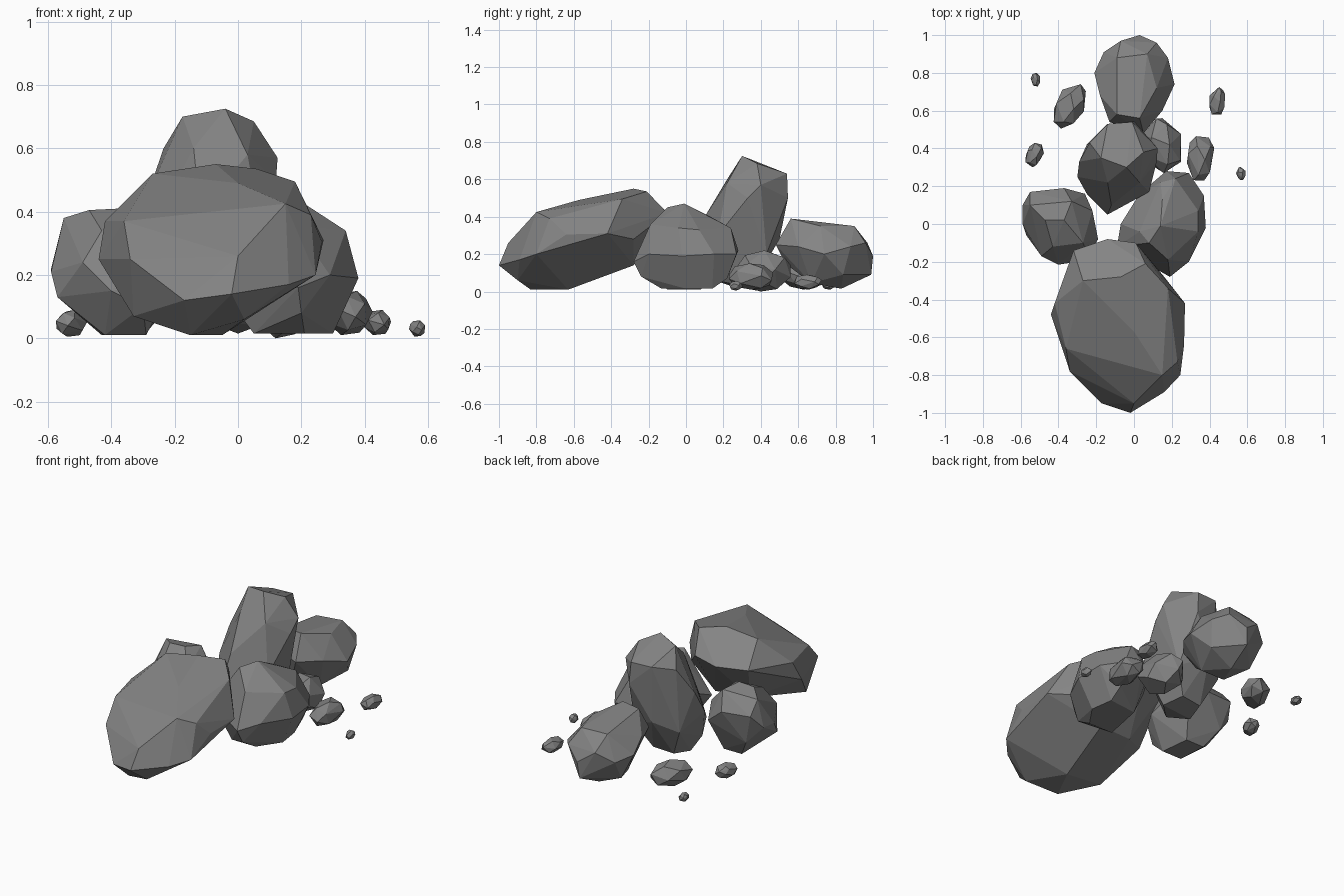
import bpy, bmesh, math, random
from mathutils import Vector, Matrix

stone_mat = bpy.data.materials.new("dark_stone")
stone_mat.diffuse_color = (0.23, 0.23, 0.23, 1)


def hull_rock(name, points):
    """Flat-faced boulder: convex hull of corner points, near-flat facets merged."""
    bm = bmesh.new()
    for p in points:
        bm.verts.new(p)
    res = bmesh.ops.convex_hull(bm, input=bm.verts[:])
    loose = {g for g in res["geom_interior"] + res["geom_unused"]
             if isinstance(g, bmesh.types.BMVert)}
    bmesh.ops.delete(bm, geom=list(loose), context='VERTS')
    bmesh.ops.dissolve_limit(bm, angle_limit=math.radians(4),
                             verts=bm.verts[:], edges=bm.edges[:])
    bmesh.ops.recalc_face_normals(bm, faces=bm.faces[:])
    mesh = bpy.data.meshes.new(name)
    bm.to_mesh(mesh)
    bm.free()
    mesh.materials.append(stone_mat)
    obj = bpy.data.objects.new(name, mesh)
    bpy.context.collection.objects.link(obj)
    return obj


def pebble(name, lo, hi, turn, stretch, seed, n=18):
    """Small stone: jittered sphere points, stretched, turned, fitted to a box."""
    rng = random.Random(seed)
    rot = Matrix.Rotation(math.radians(turn), 3, 'Z')
    pts = []
    for i in range(n):
        z = 1 - 2 * (i + 0.5) / n
        a = i * 2.39996 + rng.uniform(-0.3, 0.3)
        r = math.sqrt(1 - z * z)
        pts.append(rot @ Vector((r * math.cos(a), stretch * r * math.sin(a), z)))
    for k in range(3):
        a, b = min(p[k] for p in pts), max(p[k] for p in pts)
        for p in pts:
            p[k] = lo[k] + (p[k] - a) / (b - a) * (hi[k] - lo[k])
    hull_rock(name, pts)


# Large leaning front boulder
hull_rock("front_boulder", [
    (-.02, -1, .14), (0, -.95, .26), (-.17, -.95, .12), (-.34, -.78, .25),
    (-.44, -.48, .25), (-.42, -.42, .37), (-.36, -.66, .37), (-.27, -.3, .52),
    (-.07, -.28, .55), (.06, -.21, .535), (.18, -.34, .495), (.15, -.8, .425),
    (.23, -.73, .39), (.265, -.64, .305), (.245, -.8, .2), (.16, -.89, .17),
    (0, -.57, .49), (-.15, -.83, .01), (-.05, -.63, .01), (-.33, -.68, .07),
    (.27, -.42, .31), (.16, -.28, .28), (-.14, -.08, .4), (-.32, -.14, .4),
    (.01, -.1, .42), (0, -.28, .14), (-.22, -.3, .15), (.02, -.9, .06)])

# Right boulder
hull_rock("right_boulder", [
    (.14, -.01, .47), (.08, -.1, .45), (.18, -.19, .36), (.19, -.28, .16),
    (.2, -.24, .08), (.05, -.13, .015), (.21, -.13, .015), (.3, 0, .015),
    (.28, .14, .015), (.1, .12, .015), (.28, .22, .07), (.29, .27, .2),
    (.17, .28, .22), (.22, .24, .34), (.14, .22, .34), (.15, .13, .4),
    (.34, -.04, .34), (.34, .07, .33), (.37, .15, .2), (.38, -.02, .19),
    (.29, -.2, .2), (-.09, -.12, .2), (-.07, 0, .25), (.03, .16, .26),
    (0, -.16, .2), (.03, -.04, .4)])

# Left boulder
hull_rock("left_boulder", [
    (-.55, .1, .38), (-.47, .02, .405), (-.37, .02, .41), (-.33, .12, .39),
    (-.55, .17, .3), (-.37, .19, .29), (-.59, .1, .22), (-.59, 0, .21),
    (-.57, -.06, .13), (-.42, -.1, .01), (-.29, -.1, .01), (-.31, .08, .01),
    (-.43, .08, .01), (-.4, -.215, .15), (-.3, -.2, .1), (-.49, -.17, .24),
    (-.24, -.17, .18), (-.19, -.08, .2), (-.22, .07, .28), (-.26, .16, .2),
    (-.43, -.12, .34), (-.27, -.1, .34), (-.5, .14, .12)])

# Tall upright boulder
hull_rock("tall_boulder", [
    (-.175, .35, .7), (-.04, .3, .725), (.05, .38, .685), (-.14, .53, .63),
    (-.01, .54, .63), (-.235, .43, .6), (.125, .4, .57), (.12, .33, .5),
    (-.29, .33, .44), (-.14, .22, .6), (.03, .22, .58), (-.14, .05, .25),
    (-.12, .1, .4), (-.3, .25, .3), (-.25, .16, .22), (.08, .17, .3),
    (0, .545, .5), (-.12, .5, .28), (.04, .43, .2), (-.25, .42, .22),
    (-.13, .12, .07), (-.2, .24, .03), (0, .25, .04), (-.04, .37, .06),
    (-.17, .36, .05), (-.25, .2, .12)])

# Back boulder
hull_rock("back_boulder", [
    (-.09, .88, .345), (.07, .9, .35), (.12, .72, .35), (.03, .56, .39),
    (-.09, .58, .385), (.03, 1, .19), (-.07, .97, .26), (-.16, .91, .2),
    (-.21, .8, .22), (-.18, .68, .28), (-.13, .54, .27), (.05, .48, .25),
    (.15, .6, .24), (.215, .74, .2), (.18, .88, .24), (.12, .96, .26),
    (.02, .99, .09), (0, .83, .015), (.08, .67, .045), (-.08, .67, .045),
    (-.14, .82, .07), (.15, .84, .09), (0, .53, .15)])

# Scattered small stones: name, box low, box high, turn, stretch
stones = [
    ("wedged_stone", (.04, .27, 0), (.25, .56, .22), 15, 1.3),
    ("right_stone", (.28, .23, .01), (.425, .465, .15), -8, 1.4),
    ("far_right_stone", (.4, .58, .01), (.483, .725, .09), -8, 1.4),
    ("right_chip", (.54, .232, .005), (.59, .302, .057), 10, 1.3),
    ("back_left_stone", (-.425, .505, .01), (-.255, .74, .15), -28, 1.6),
    ("left_stone", (-.575, .3, .005), (-.477, .43, .09), -25, 1.5),
    ("left_chip", (-.547, .728, .01), (-.497, .8, .06), 10, 1.3),
]
for i, s in enumerate(stones):
    pebble(*s, seed=i + 3)
